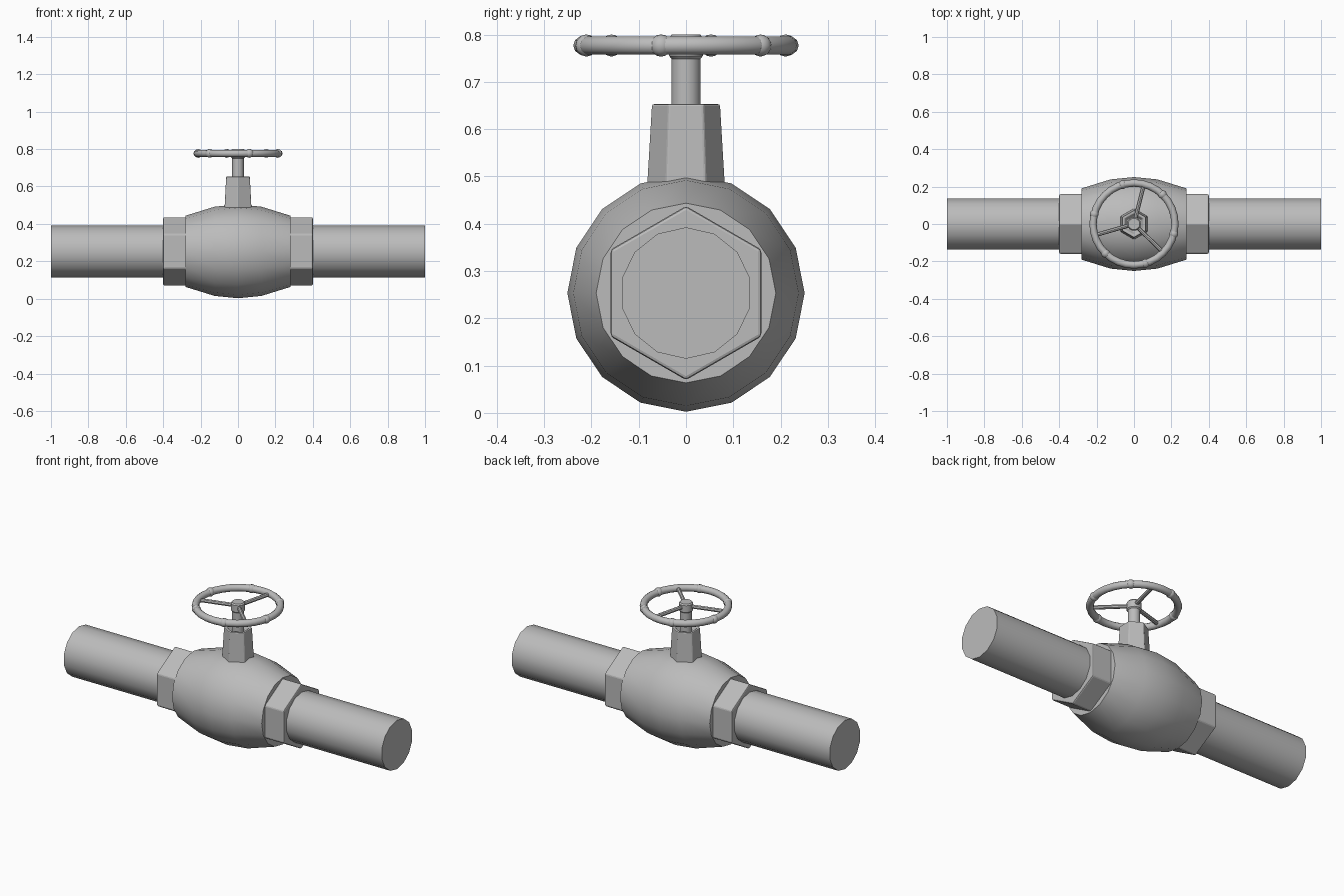
import bpy
import bmesh
from math import cos, sin, pi, radians
from mathutils import Matrix, Vector

if "Cube" in bpy.data.objects:
    bpy.data.objects.remove(bpy.data.objects["Cube"])

grey = bpy.data.materials.new("cast_metal_grey")
grey.use_nodes = True
colour = (0.5, 0.5, 0.5, 1)
grey.diffuse_color = colour
grey.node_tree.nodes["Principled BSDF"].inputs["Base Color"].default_value = colour

AXIS_Z = 0.2535   # height of the pipe line
WHEEL_Z = 0.777
WHEEL_R = 0.219


def finish(name, bm, matrix, smooth=True):
    """Turn a bmesh into a shaded, coloured object."""
    bm.transform(matrix)
    bmesh.ops.recalc_face_normals(bm, faces=bm.faces)
    mesh = bpy.data.meshes.new(name)
    bm.to_mesh(mesh)
    bm.free()
    mesh.materials.append(grey)
    obj = bpy.data.objects.new(name, mesh)
    bpy.context.collection.objects.link(obj)
    if smooth:
        bpy.ops.object.select_all(action='DESELECT')
        obj.select_set(True)
        bpy.context.view_layer.objects.active = obj
        bpy.ops.object.shade_smooth_by_angle(angle=radians(38))
    return obj


def lathe(name, profile, sides, matrix=Matrix(), phase=0, bevel=0, smooth=True):
    """Turn (radius, height) points about local z, with closed ends."""
    bm = bmesh.new()
    rings = []
    for r, h in profile:
        angles = [phase + 2 * pi * i / sides for i in range(sides)]
        rings.append([bm.verts.new((r * cos(a), r * sin(a), h)) for a in angles])
    for low, high in zip(rings, rings[1:]):
        for i in range(sides):
            j = (i + 1) % sides
            bm.faces.new((low[i], low[j], high[j], high[i]))
    bm.faces.new(rings[0][::-1])
    bm.faces.new(rings[-1])
    if bevel:
        bmesh.ops.bevel(bm, geom=bm.edges[:], offset=bevel, segments=2,
                        profile=0.5, affect='EDGES')
    return finish(name, bm, matrix, smooth)


def torus(name, major, minor, around, tube, matrix):
    bm = bmesh.new()
    grid = []
    for i in range(around):
        a = 2 * pi * i / around
        ring = []
        for k in range(tube):
            b = 2 * pi * k / tube
            r = major + minor * cos(b)
            ring.append(bm.verts.new((r * cos(a), r * sin(a), minor * sin(b))))
        grid.append(ring)
    for i in range(around):
        nxt = grid[(i + 1) % around]
        for k in range(tube):
            m = (k + 1) % tube
            bm.faces.new((grid[i][k], nxt[k], nxt[m], grid[i][m]))
    return finish(name, bm, matrix)


# Bulging valve body along x
along_x = Matrix.Translation((0, 0, AXIS_Z)) @ Matrix.Rotation(pi / 2, 4, 'Y')
half = [(0.251, 0), (0.2385, 0.125), (0.19, 0.282)]
body = [(r, -h) for r, h in half[:0:-1]] + half
lathe("valve_body", body, 16, along_x)

# Hexagonal nuts and pipes on both sides
for side, sign in (("left", 1), ("right", -1)):
    lathe(side + "_nut", [(0.184, sign * 0.27), (0.184, sign * 0.4)], 6,
          along_x, bevel=0.007, smooth=False)
    lathe(side + "_pipe", [(0.139, sign * 0.36), (0.139, sign)], 14, along_x)

# Tapered hexagonal neck with a recessed top, then the stem and hub
lathe("neck", [(0.085, 0.45), (0.073, 0.653), (0.058, 0.653), (0.042, 0.632)],
      6, phase=pi / 2, bevel=0.004, smooth=False)
lathe("stem", [(0.031, 0.6), (0.031, 0.77)], 14)
lathe("wheel_hub", [(0.031, 0.749), (0.037, 0.755), (0.037, 0.793), (0.031, 0.8)], 14)

# Handwheel rim
wheel = Matrix.Translation((0, 0, WHEEL_Z))
torus("wheel_rim", WHEEL_R, 0.0195, 32, 10, wheel)

# Grip knuckles spaced round the rim
for n in range(6):
    turn = Matrix.Rotation(radians(46 + 60 * n), 4, 'Z')
    bm = bmesh.new()
    bmesh.ops.create_uvsphere(bm, u_segments=12, v_segments=8, radius=0.0235)
    place = wheel @ turn @ Matrix.Translation((WHEEL_R, 0, 0)) @ Matrix.Rotation(pi / 2, 4, 'X')
    finish(f"rim_knuckle_{n + 1}", bm, place)

# Three spokes
for n in range(3):
    turn = Matrix.Rotation(radians(76 + 120 * n), 4, 'Z')
    lathe(f"wheel_spoke_{n + 1}", [(0.011, 0.02), (0.011, WHEEL_R)], 8,
          wheel @ turn @ Matrix.Rotation(pi / 2, 4, 'Y'))
